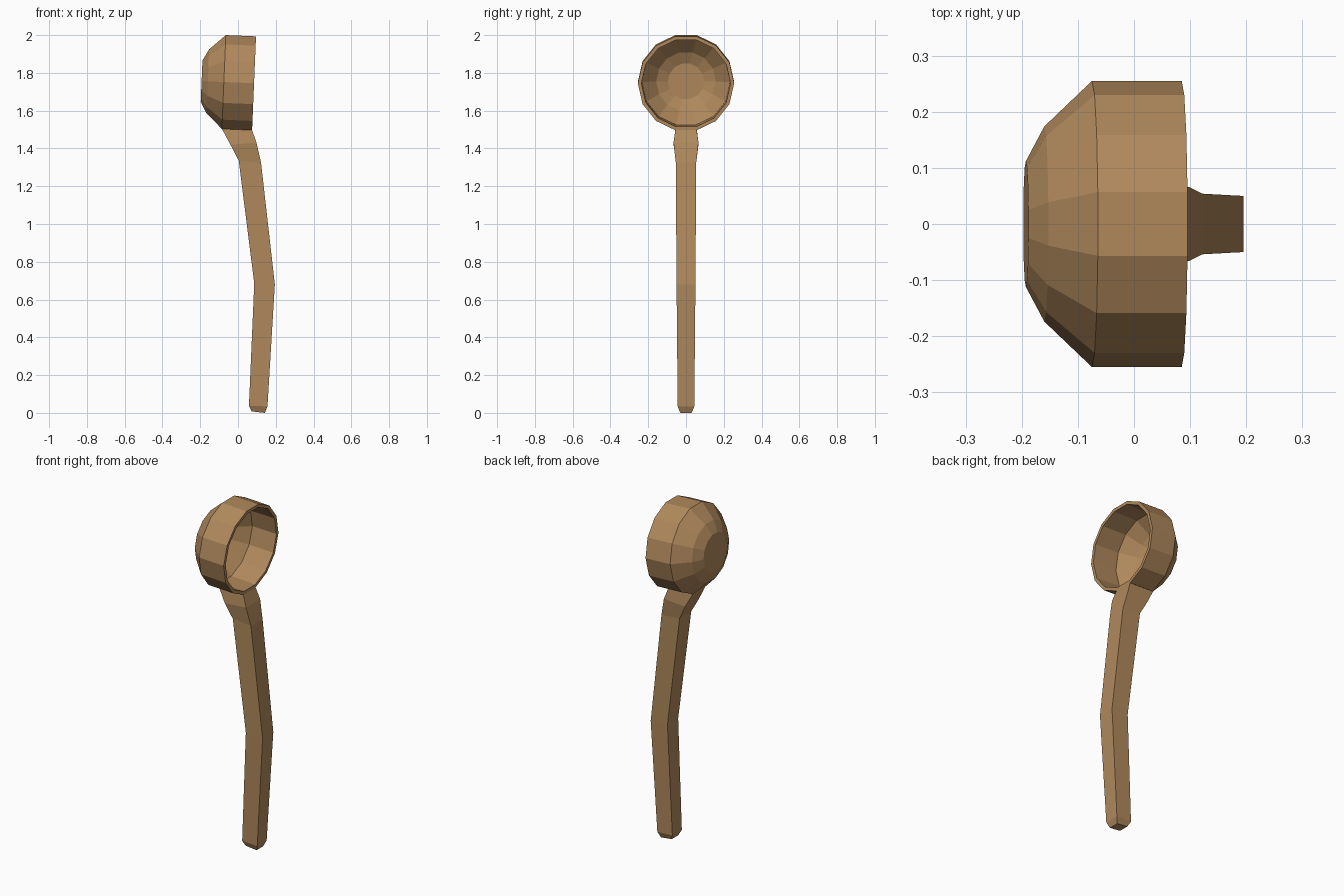
import bpy, bmesh, math
from mathutils import Vector

if "Cube" in bpy.data.objects:
    bpy.data.objects.remove(bpy.data.objects["Cube"])

wood = bpy.data.materials.new("tan wood")
wood.diffuse_color = (0.434, 0.25, 0.107, 1)
wood.use_nodes = True
wood.node_tree.nodes["Principled BSDF"].inputs["Base Color"].default_value = wood.diffuse_color

SIDES = 14
TILT = math.radians(2.4)
RIM = Vector((0.085, 0, 1.745))
AXIS = Vector((math.cos(TILT), 0, -math.sin(TILT)))
UP = Vector((math.sin(TILT), 0, math.cos(TILT)))
SIDE = Vector((0, 1, 0))


def ring_points(t, r):
    """Polygon ring around the bowl axis, flat side at top and bottom."""
    pts = []
    for i in range(SIDES):
        a = 2 * math.pi * (i + 0.5) / SIDES
        pts.append(RIM + AXIS * t + (SIDE * math.sin(a) + UP * math.cos(a)) * r)
    return pts


def loft(name, rings, cap_start, cap_end, skip=None):
    bm = bmesh.new()
    loops = [[bm.verts.new(p) for p in ring] for ring in rings]
    n = len(loops[0])
    for k, (a, b) in enumerate(zip(loops, loops[1:])):
        for i in range(n):
            if (k, i) != skip:
                j = (i + 1) % n
                bm.faces.new((a[i], a[j], b[j], b[i]))
    if cap_start:
        bm.faces.new(loops[0])
    if cap_end:
        bm.faces.new(loops[-1])
    bmesh.ops.recalc_face_normals(bm, faces=bm.faces)
    mesh = bpy.data.meshes.new(name)
    bm.to_mesh(mesh)
    bm.free()
    mesh.materials.append(wood)
    obj = bpy.data.objects.new(name, mesh)
    bpy.context.collection.objects.link(obj)
    return obj


# hollow bowl: outside base, outside wall, rim, inside wall, inside base
profile = [(-0.278, 0.112), (-0.245, 0.174), (-0.16, 0.255), (0, 0.255),
           (0, 0.236), (-0.155, 0.233), (-0.23, 0.158), (-0.258, 0.096)]
# the lowest facet of the outer wall is left open where the handle joins
loft("bowl", [ring_points(t, r) for t, r in profile], True, True,
     skip=(2, SIDES // 2 - 1))

# bent square handle: back x, back z, front x, front z, half width
sections = [(0.072, 0.008, 0.142, 0.0, 0.030),
            (0.058, 0.038, 0.156, 0.034, 0.044),
            (0.086, 0.685, 0.195, 0.68, 0.050),
            (0.004, 1.335, 0.122, 1.325, 0.054),
            (-0.040, 1.420, 0.098, 1.430, 0.066),
            (-0.085, 1.503, 0.075, 1.4966, 0.0567)]
loft("handle", [[(xb, -w, zb), (xf, -w, zf), (xf, w, zf), (xb, w, zb)]
                for xb, zb, xf, zf, w in sections], True, False)
